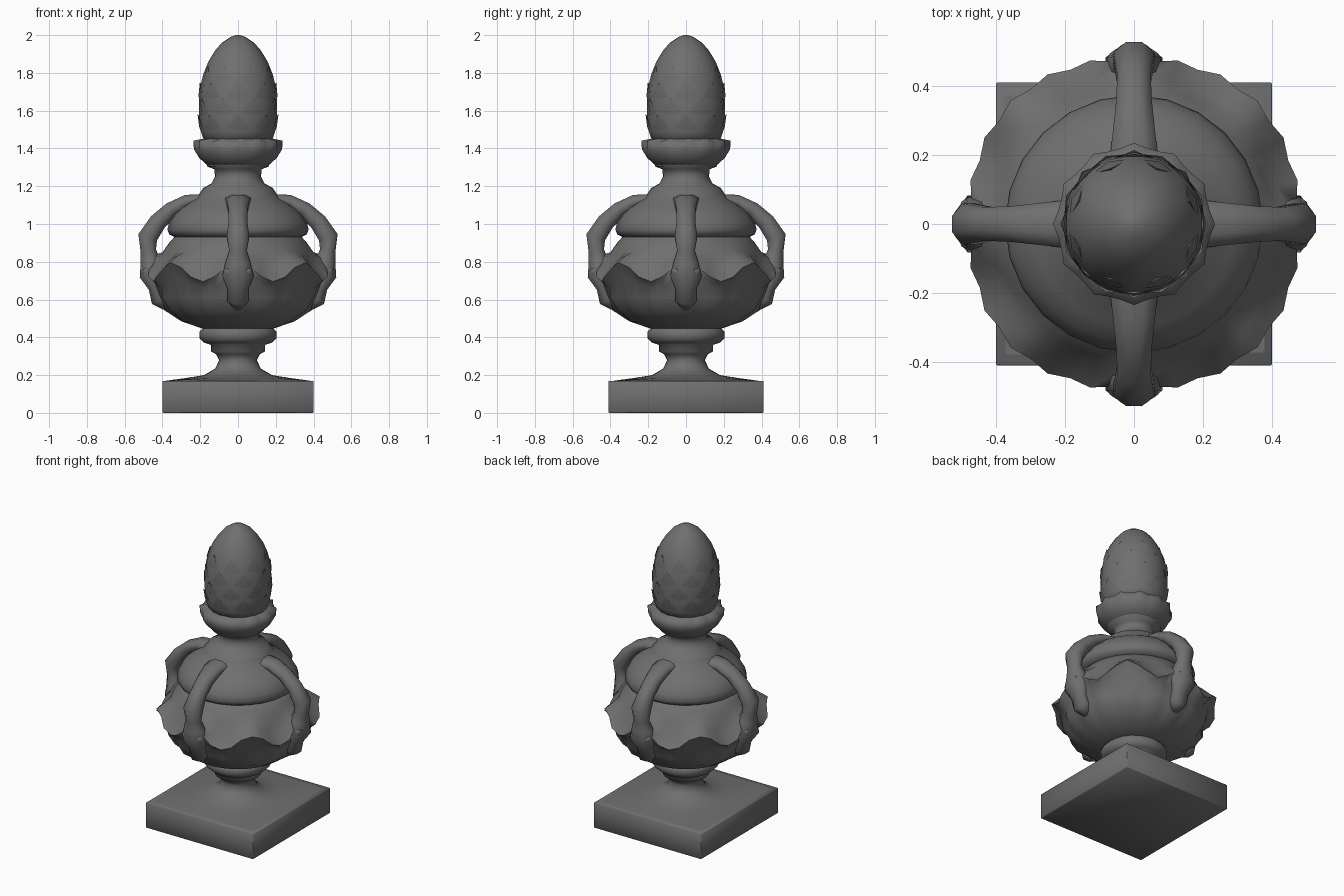
import bpy, bmesh
from math import sin, cos, pi, radians, tau, atan2
from mathutils import Vector

old = bpy.data.objects.get("Cube")
if old:
    bpy.data.objects.remove(old, do_unlink=True)

stone = bpy.data.materials.new("dark grey stone")
stone.use_nodes = True
COLOUR = (0.16, 0.16, 0.16, 1)
stone.diffuse_color = COLOUR
bsdf = stone.node_tree.nodes["Principled BSDF"]
bsdf.inputs["Base Color"].default_value = COLOUR
bsdf.inputs["Roughness"].default_value = 0.8


def finish(name, bm, angle=75):
    """Turn a bmesh into a smooth shaded stone object."""
    bmesh.ops.recalc_face_normals(bm, faces=bm.faces)
    mesh = bpy.data.meshes.new(name)
    bm.to_mesh(mesh)
    bm.free()
    mesh.materials.append(stone)
    obj = bpy.data.objects.new(name, mesh)
    bpy.context.collection.objects.link(obj)
    bpy.ops.object.select_all(action="DESELECT")
    obj.select_set(True)
    bpy.context.view_layer.objects.active = obj
    bpy.ops.object.shade_smooth_by_angle(angle=radians(angle))


def skin(bm, rings):
    """Bridge rings of points with quads and cap both ends."""
    loops = [[bm.verts.new(p) for p in ring] for ring in rings]
    n = len(loops[0])
    for a, b in zip(loops, loops[1:]):
        for i in range(n):
            j = (i + 1) % n
            bm.faces.new((a[i], a[j], b[j], b[i]))
    bm.faces.new(loops[0])
    bm.faces.new(loops[-1])


def lathe(name, profile, segs, shape=None):
    """Revolve (radius, height) points; shape may ripple a ring by its angle."""
    rings = []
    for k, (r, z) in enumerate(profile):
        ring = []
        for i in range(segs):
            t = tau * i / segs
            dr, dz = shape(k, t) if shape else (0, 0)
            ring.append(((r + dr) * cos(t), (r + dr) * sin(t), z + dz))
        rings.append(ring)
    bm = bmesh.new()
    skin(bm, rings)
    finish(name, bm)


# Square plinth with softened edges
bm = bmesh.new()
bmesh.ops.create_cube(bm, size=1)
for v in bm.verts:
    v.co = (v.co.x * 0.8, v.co.y * 0.82, (v.co.z + 0.5) * 0.17)
bmesh.ops.bevel(bm, geom=bm.edges[:], offset=0.003, segments=1, affect="EDGES")
finish("plinth", bm)


# Foot flaring from the square plinth, with its moulded ring
def square_base(k, t):
    if k == 0:
        return 0.398 / max(abs(cos(t)), abs(sin(t))) - 0.398, 0
    return 0, 0


lathe("foot", [(0.398, 0.168), (0.28, 0.184), (0.18, 0.2), (0.12, 0.235), (0.1, 0.28),
               (0.115, 0.31), (0.143, 0.325), (0.143, 0.36), (0.18, 0.372), (0.203, 0.395),
               (0.203, 0.43), (0.18, 0.455)], 24, square_base)


# Bowl with a scalloped leaf lip
def leaf_lip(k, t):
    wave = cos(8 * t)
    diagonal = (1 - cos(4 * t)) / 2
    if k == 5:
        return 0.02 * diagonal + 0.006 * cos(24 * t), 0.05 * wave
    if k in (4, 6):
        return 0.012 * wave, 0.035 * wave
    if k in (2, 3):
        return 0.012 * cos(16 * t), 0
    return 0, 0


lathe("bowl", [(0.17, 0.44), (0.3, 0.485), (0.38, 0.545), (0.42, 0.61), (0.445, 0.69),
               (0.48, 0.745), (0.435, 0.80), (0.4, 0.85), (0.365, 0.9), (0.32, 0.95)],
      48, leaf_lip)

# Domed lid with a rounded rim, and neck
lathe("lid", [(0.3, 0.92), (0.335, 0.93), (0.364, 0.945), (0.374, 0.97), (0.366, 1.005),
              (0.342, 1.045), (0.295, 1.09), (0.225, 1.135), (0.205, 1.16), (0.185, 1.19),
              (0.14, 1.215), (0.122, 1.25), (0.125, 1.29), (0.165, 1.305), (0.165, 1.33)], 24)


# Cup of leaves under the finial
def cup_edge(k, t):
    if k in (3, 4):
        return 0.008 * cos(12 * t), 0.006 * cos(12 * t)
    return 0, 0


lathe("finial_cup", [(0.13, 1.3), (0.168, 1.315), (0.205, 1.35), (0.226, 1.39),
                     (0.227, 1.435), (0.17, 1.455)], 36, cup_edge)

# Cone finial
CONE = [(0.175, 1.43), (0.197, 1.49), (0.206, 1.56), (0.207, 1.64), (0.201, 1.72),
        (0.185, 1.79), (0.157, 1.86), (0.12, 1.92), (0.085, 1.96), (0.04, 1.99), (0.01, 2.0)]
lathe("cone_finial", CONE, 16)


def cone_radius(z):
    for (r0, z0), (r1, z1) in zip(CONE, CONE[1:]):
        if z0 <= z <= z1:
            return r0 + (r1 - r0) * (z - z0) / (z1 - z0)
    return 0


# Staggered pointed scales lying low on the cone
bm = bmesh.new()
COUNT = 8
for row in range(4):
    z0 = 1.43 + row * 0.085
    for i in range(COUNT):
        t = tau * (i + 0.5 * (row % 2)) / COUNT

        def point(turn, up, lift):
            z = z0 + up
            r = cone_radius(z) + lift
            return bm.verts.new((r * cos(t + turn), r * sin(t + turn), z))

        half = 0.8 * pi / COUNT
        foot = point(0, 0, -0.01)
        left, right = point(-half, 0.075, -0.003), point(half, 0.075, -0.003)
        ridge, tip = point(0, 0.08, 0.005), point(0, 0.15, 0.008)
        back = point(0, 0.13, -0.015)
        for tri in ((foot, right, ridge), (foot, ridge, left), (right, tip, ridge),
                    (ridge, tip, left), (left, tip, back), (tip, right, back),
                    (foot, left, back), (foot, back, right)):
            bm.faces.new(tri)
finish("cone_scales", bm)

# Four strap handles, each ending in a carved leaf mask:
# (radius, height, half width, half thickness) along the strap
STRAP = [(0.16, 1.13, 0.075, 0.03), (0.27, 1.12, 0.062, 0.036), (0.355, 1.075, 0.052, 0.042),
         (0.425, 1.01, 0.05, 0.048), (0.478, 0.93, 0.06, 0.053), (0.475, 0.86, 0.048, 0.042),
         (0.462, 0.8, 0.066, 0.055), (0.455, 0.73, 0.085, 0.068), (0.435, 0.665, 0.058, 0.04),
         (0.41, 0.605, 0.058, 0.055), (0.37, 0.56, 0.025, 0.025)]
SIDES = 8


def strap_rings(turn):
    rings = []
    for k, (r, z, w, h) in enumerate(STRAP):
        a, b = STRAP[max(k - 1, 0)], STRAP[min(k + 1, len(STRAP) - 1)]
        slope = atan2(b[1] - a[1], b[0] - a[0])
        ring = []
        for i in range(SIDES):
            u = tau * (i + 0.5) / SIDES
            side, out = 1.06 * w * cos(u), 1.06 * h * sin(u)
            rr, zz = r - out * sin(slope), z + out * cos(slope)
            ring.append((rr * cos(turn) - side * sin(turn),
                         rr * sin(turn) + side * cos(turn), zz))
        rings.append(ring)
    return rings


for label, turn in (("left", 0), ("back", pi / 2), ("right", pi), ("front", -pi / 2)):
    bm = bmesh.new()
    skin(bm, strap_rings(turn))
    # Curled leaf lobes either side of the mask
    for s in (-1, 1):
        lobe = bmesh.ops.create_icosphere(bm, subdivisions=1, radius=0.036)["verts"]
        centre = Vector((0.475 * cos(turn) - s * 0.045 * sin(turn),
                         0.475 * sin(turn) + s * 0.045 * cos(turn), 0.745))
        for v in lobe:
            v.co = v.co + centre
    finish(label + "_handle", bm)
